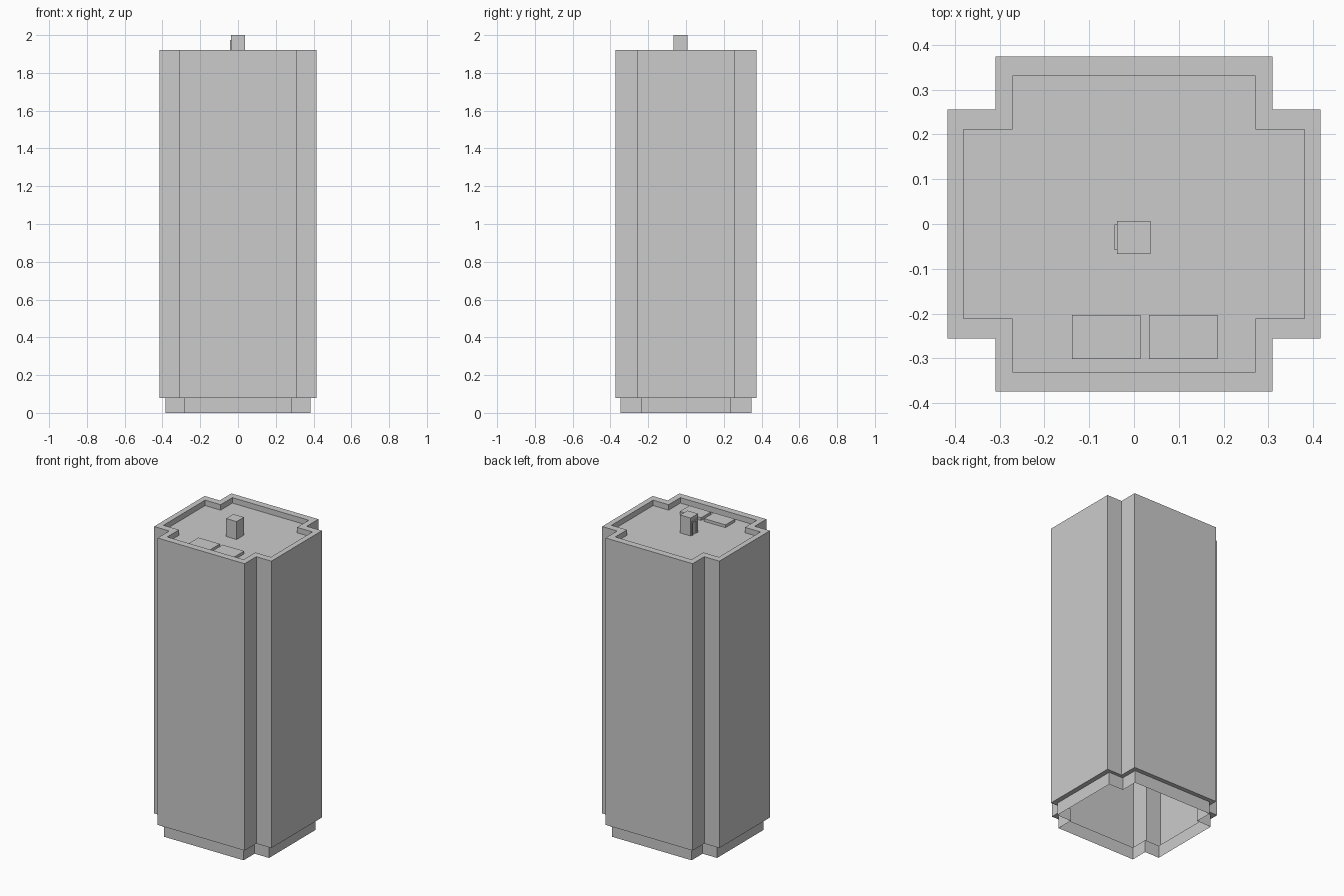
import bpy, bmesh

if "Cube" in bpy.data.objects:
    bpy.data.objects.remove(bpy.data.objects["Cube"])

ROOF = 1.885


def cross(a, b, c, d):
    """Plus-shaped plan: wings reach x=a (half depth b) and y=d (half width c)."""
    return [(a, -b), (a, b), (c, b), (c, d), (-c, d), (-c, b),
            (-a, b), (-a, -b), (-c, -b), (-c, -d), (c, -d), (c, -b)]


def finish(name, bm):
    mesh = bpy.data.meshes.new(name)
    bm.to_mesh(mesh)
    bm.free()
    obj = bpy.data.objects.new(name, mesh)
    bpy.context.collection.objects.link(obj)
    return obj


def box(name, x0, x1, y0, y1, z0, z1):
    bm = bmesh.new()
    bmesh.ops.create_cube(bm, size=1)
    for v in bm.verts:
        v.co = ((x0 + x1) / 2 + v.co.x * (x1 - x0),
                (y0 + y1) / 2 + v.co.y * (y1 - y0),
                (z0 + z1) / 2 + v.co.z * (z1 - z0))
    return finish(name, bm)


# Tower shell: open plinth, overhanging body, parapet and sunken roof
base = cross(0.385, 0.235, 0.282, 0.346)
body = cross(0.416, 0.256, 0.309, 0.374)
inner = cross(0.381, 0.211, 0.271, 0.330)
levels = [(base, 0), (base, 0.08), (body, 0.08), (body, 1.92),
          (inner, 1.92), (inner, ROOF)]
bm = bmesh.new()
rings = [[bm.verts.new((x, y, z)) for x, y in plan] for plan, z in levels]
for low, high in zip(rings, rings[1:]):
    for i in range(12):
        j = (i + 1) % 12
        bm.faces.new((low[i], low[j], high[j], high[i]))
bm.faces.new(rings[-1])
finish("tower", bm)

# Stair housing on the roof
box("stair_housing", -0.038, 0.037, -0.067, 0.007, ROOF, 2.0)

# Door frame on the left side of the housing
bm = bmesh.new()
y0, y1, top, t = -0.058, -0.001, 1.975, 0.011
arch = [(y0, ROOF), (y0, top), (y1, top), (y1, ROOF),
        (y1 - t, ROOF), (y1 - t, top - t), (y0 + t, top - t), (y0 + t, ROOF)]
face = bm.faces.new([bm.verts.new((-0.043, y, z)) for y, z in arch])
ext = bmesh.ops.extrude_face_region(bm, geom=[face], use_keep_orig=True)
for v in ext["geom"]:
    if isinstance(v, bmesh.types.BMVert):
        v.co.x = -0.038
bmesh.ops.recalc_face_normals(bm, faces=bm.faces)
finish("door_frame", bm)

# Two flat roof units
for i, x in enumerate((-0.138, 0.034)):
    box(f"roof_unit_{i + 1}", x, x + 0.152, -0.301, -0.203, ROOF, ROOF + 0.018)
